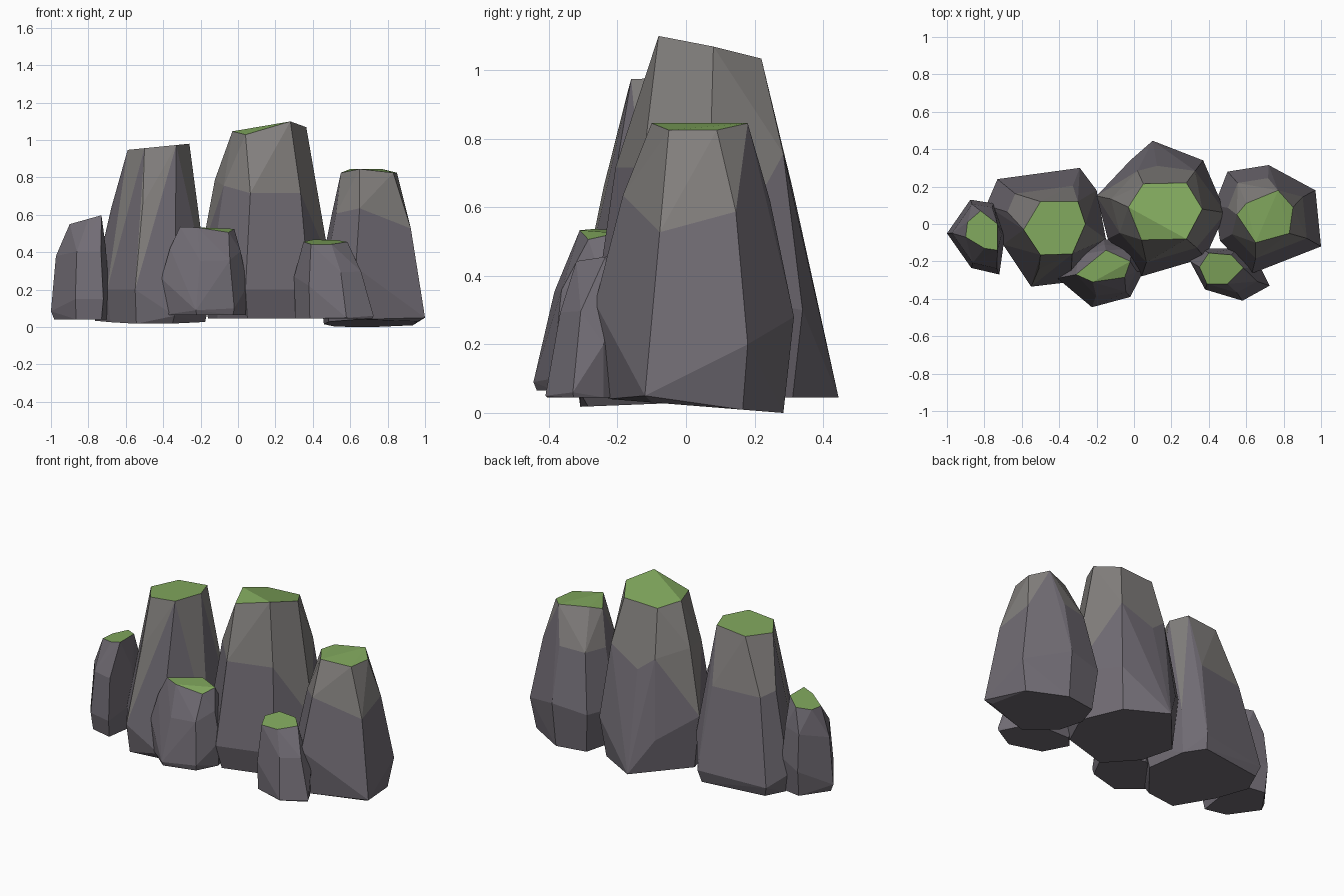
import bpy, bmesh
from mathutils import Vector


def material(name, color):
    m = bpy.data.materials.new(name)
    m.diffuse_color = (*color, 1)
    return m


MATS = [material("lower_stone", (0.165, 0.15, 0.175)),
        material("upper_stone", (0.225, 0.213, 0.205)),
        material("moss", (0.22, 0.39, 0.11))]


def mean(points):
    return sum((Vector(p[:2]) for p in points), Vector((0, 0))) / len(points)


def rock(name, belly, cap, cap_z, base_z, base_scale, shoulder,
         cap_tilt=(0, 0), base_tilt=0.0):
    """Convex faceted boulder: base, belly, shoulder and a mossy tilted cap.
    Belly points may carry their own shoulder factor, cap points a height offset."""
    bm = bmesh.new()
    cap_mid, mid = mean(cap), mean(belly)
    top = [bm.verts.new((x, y, cap_z + sum(dz) + cap_tilt[0] * (x - cap_mid.x)
                         + cap_tilt[1] * (y - cap_mid.y))) for x, y, *dz in cap]
    for x, y, z, *own in belly:
        p = Vector((x, y))
        bm.verts.new((x, y, z))
        b = mid + (p - mid) * base_scale
        bm.verts.new((b.x, b.y, base_z + base_tilt * (b.y - mid.y)))
        s = cap_mid + (p - cap_mid) * (own[0] if own else shoulder)
        bm.verts.new((s.x, s.y, z + (cap_z - z) * 0.6))
    hull = bmesh.ops.convex_hull(bm, input=bm.verts[:])
    loose = {g for g in hull["geom_interior"] + hull["geom_unused"]
             if isinstance(g, bmesh.types.BMVert)}
    bmesh.ops.delete(bm, geom=list(loose), context='VERTS')
    top = {v for v in top if v.is_valid}
    for f in bm.faces:
        if all(v in top for v in f.verts):
            f.material_index = 2
        else:
            f.material_index = int(f.calc_center_median().z > 0.6)
    bmesh.ops.dissolve_limit(bm, angle_limit=0.06, verts=bm.verts[:],
                             edges=bm.edges[:], delimit={'MATERIAL'})
    bmesh.ops.recalc_face_normals(bm, faces=bm.faces[:])
    me = bpy.data.meshes.new(name)
    bm.to_mesh(me)
    bm.free()
    for m in MATS:
        me.materials.append(m)
    bpy.context.collection.objects.link(bpy.data.objects.new(name, me))


# Tall centre rock
rock("centre_rock",
     [(0.10, 0.445, 0.045, 0.64), (0.37, 0.34, 0.3), (0.49, 0.06, 0.35), (0.38, -0.18, 0.2),
      (0.04, -0.28, 0.2), (-0.14, -0.08, 0.3), (-0.2, 0.15, 0.38), (-0.02, 0.34, 0.25)],
     [(0.05, 0.215), (0.28, 0.22), (0.365, 0.08), (0.28, -0.08), (0.04, -0.085, -0.06),
      (-0.03, 0.09)],
     1.06, 0.045, 0.88, 0.79, cap_tilt=(0.05, -0.22))

# Tall left rock
rock("left_rock",
     [(-0.73, 0.24, 0.1), (-0.29, 0.30, 0.12), (-0.2, 0.18, 0.3), (-0.15, -0.08, 0.15),
      (-0.34, -0.31, 0.06), (-0.55, -0.335, 0.2), (-0.70, -0.11, 0.2), (-0.79, 0.1, 0.15)],
     [(-0.5, 0.12), (-0.3, 0.12), (-0.26, 0.0), (-0.33, -0.16), (-0.5, -0.165), (-0.59, -0.03)],
     0.965, 0.03, 0.92, 0.7, cap_tilt=(0.1, 0), base_tilt=0.04)

# Right rock
rock("right_rock",
     [(0.5, 0.28, 0.25), (0.72, 0.315, 0.28), (0.97, 0.18, 0.2), (1.0, -0.12, 0.05),
      (0.63, -0.265, 0.32), (0.46, -0.09, 0.25), (0.43, 0.1, 0.25)],
     [(0.6, 0.11), (0.77, 0.18), (0.85, 0.09, -0.02), (0.83, -0.05, -0.02), (0.65, -0.1),
      (0.55, 0.05, -0.02)],
     0.845, 0.018, 0.88, 0.74, base_tilt=-0.08)

# Small far left rock
rock("far_left_rock",
     [(-1.0, -0.05, 0.085), (-0.875, 0.13, 0.2), (-0.75, 0.11, 0.25), (-0.69, -0.06, 0.2),
      (-0.72, -0.27, 0.15), (-0.87, -0.235, 0.15)],
     [(-0.82, 0.07), (-0.73, 0), (-0.73, -0.14), (-0.8, -0.13), (-0.9, -0.07), (-0.89, 0.01)],
     0.575, 0.04, 0.9, 0.86, cap_tilt=(0.28, 0))

# Small front rock between the two tall ones
rock("front_rock",
     [(-0.41, -0.29, 0.26), (-0.225, -0.445, 0.09, 0.7), (-0.02, -0.39, 0.1), (0.05, -0.255, 0.22),
      (0.02, -0.11, 0.2), (-0.16, -0.08, 0.2), (-0.33, -0.15, 0.2)],
     [(-0.15, -0.14), (-0.02, -0.2), (-0.05, -0.285, -0.02), (-0.22, -0.31), (-0.31, -0.27)],
     0.53, 0.065, 0.95, 0.82, cap_tilt=(-0.04, 0))

# Small front right rock
rock("front_right_rock",
     [(0.3, -0.2, 0.27), (0.38, -0.35, 0.22), (0.58, -0.41, 0.05), (0.725, -0.33, 0.06),
      (0.68, -0.24, 0.2), (0.56, -0.13, 0.2), (0.36, -0.13, 0.2)],
     [(0.4, -0.155), (0.52, -0.165), (0.585, -0.235), (0.5, -0.32), (0.39, -0.32), (0.35, -0.23)],
     0.455, 0.045, 0.97, 0.75, cap_tilt=(0, 0.15))
